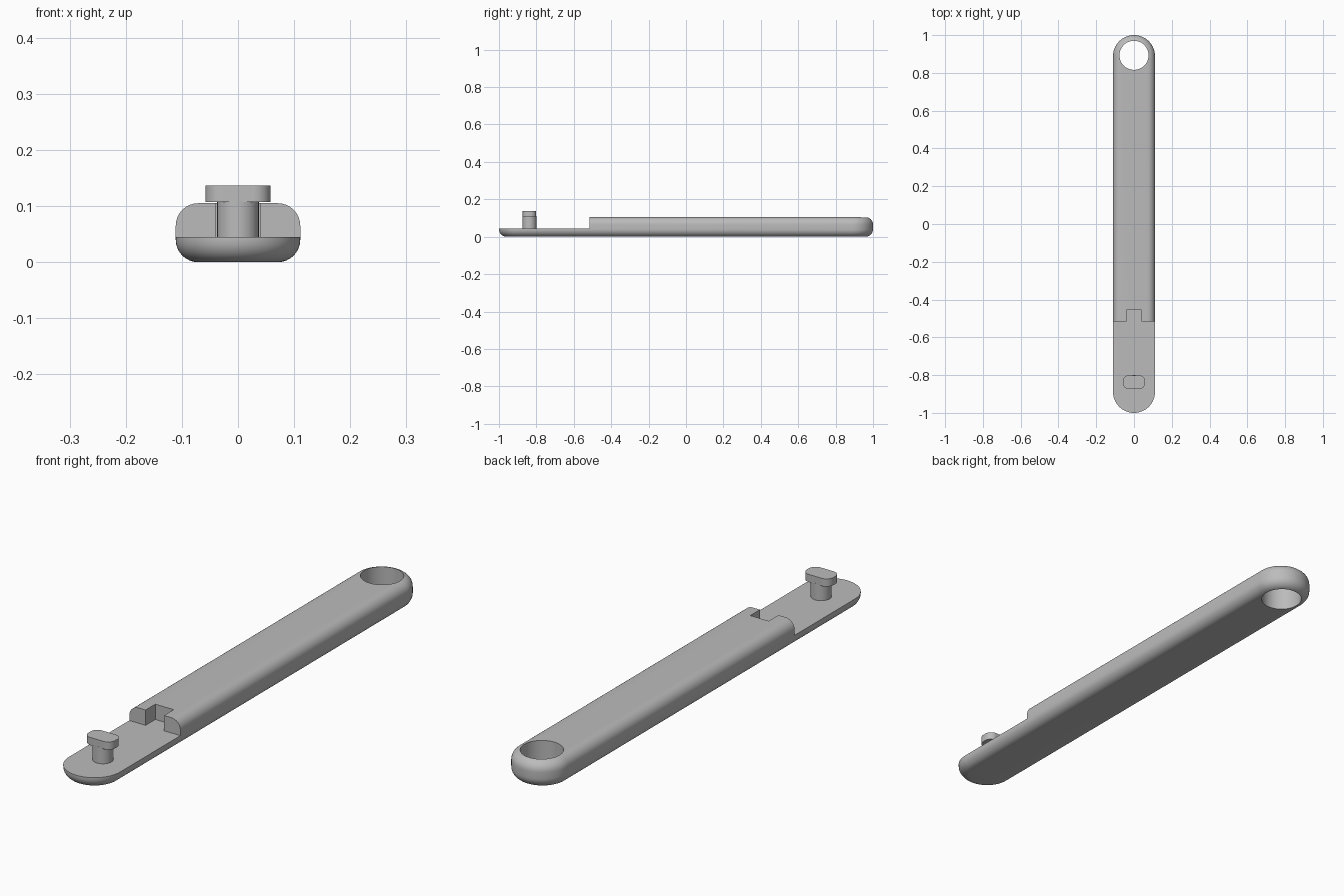
import bpy, bmesh, math

cube = bpy.data.objects.get("Cube")
if cube:
    bpy.data.objects.remove(cube)

grey = bpy.data.materials.new("plain grey")
grey.use_nodes = True
GREY = (0.5, 0.5, 0.5, 1)
grey.diffuse_color = GREY
grey.node_tree.nodes["Principled BSDF"].inputs["Base Color"].default_value = GREY


def outline(hx, hy, r, steps):
    """Rounded rectangle points of half sizes hx, hy and corner radius r."""
    pts = []
    for k, (sx, sy) in enumerate([(1, 1), (-1, 1), (-1, -1), (1, -1)]):
        for i in range(steps + 1):
            a = (k + i / steps) * math.pi / 2
            pts.append((sx * (hx - r) + r * math.cos(a), sy * (hy - r) + r * math.sin(a)))
    return pts


def stack(name, layers, y=0.0):
    """Solid made of equal outlines stacked at given heights."""
    bm = bmesh.new()
    rings = [[bm.verts.new((px, py + y, z)) for px, py in pts] for pts, z in layers]
    n = len(rings[0])
    bm.faces.new(rings[0][::-1])
    bm.faces.new(rings[-1])
    for low, high in zip(rings, rings[1:]):
        for i in range(n):
            j = (i + 1) % n
            bm.faces.new((low[i], low[j], high[j], high[i]))
    bmesh.ops.remove_doubles(bm, verts=bm.verts, dist=1e-5)
    bmesh.ops.recalc_face_normals(bm, faces=bm.faces)
    mesh = bpy.data.meshes.new(name)
    bm.to_mesh(mesh)
    bm.free()
    mesh.materials.append(grey)
    obj = bpy.data.objects.new(name, mesh)
    bpy.context.collection.objects.link(obj)
    return obj


def prism(name, hx, hy, r, z0, z1, y, steps=12):
    pts = outline(hx, hy, r, steps)
    return stack(name, [(pts, z0), (pts, z1)], y)


def box(name, hx, y0, y1, z0, z1):
    pts = [(hx, y1), (-hx, y1), (-hx, y0), (hx, y0)]
    return stack(name, [(pts, z0), (pts, z1)])


def cut(target, cutter):
    mod = target.modifiers.new("cut", 'BOOLEAN')
    mod.operation = 'DIFFERENCE'
    mod.solver = 'EXACT'
    mod.object = cutter
    cutter.hide_render = True
    bpy.context.view_layer.objects.active = target
    bpy.ops.object.modifier_apply(modifier=mod.name)
    bpy.data.objects.remove(cutter)


# Bar: long rounded strip with filleted top and bottom edges
HALF, TOP, FILLET, STEPS = 0.111, 0.105, 0.04, 8
SHELF = 0.045
layers = []
for base, sign, start in ((FILLET, -1, 0), (TOP - FILLET, 1, STEPS)):
    for i in range(STEPS + 1):
        a = abs(start - (STEPS - i)) if sign > 0 else STEPS - i
        a = a / STEPS * math.pi / 2
        inset = FILLET * (1 - math.cos(a))
        pts = outline(HALF - inset, 1 - inset, HALF - inset, 16)
        layers.append((pts, base + sign * FILLET * math.sin(a)))
bar = stack("bar", layers)

# Lowered shelf, notch in its shoulder, and the eyelet
cut(bar, box("shelf_cutter", 0.3, -1.2, -0.515, SHELF, 0.3))
cut(bar, box("notch_cutter", 0.04, -0.6, -0.455, SHELF, 0.3))
cut(bar, prism("eyelet_cutter", 0.077, 0.077, 0.077, -0.1, 0.3, 0.893, 16))

# Peg with an oblong head
post = prism("peg_post", 0.037, 0.037, 0.037, SHELF - 0.005, 0.11, -0.837)
head = prism("peg_head", 0.058, 0.036, 0.03, 0.107, 0.137, -0.837)

for obj in (bar, post, head):
    bpy.ops.object.select_all(action='DESELECT')
    obj.select_set(True)
    bpy.context.view_layer.objects.active = obj
    bpy.ops.object.shade_smooth_by_angle(angle=math.radians(30))
